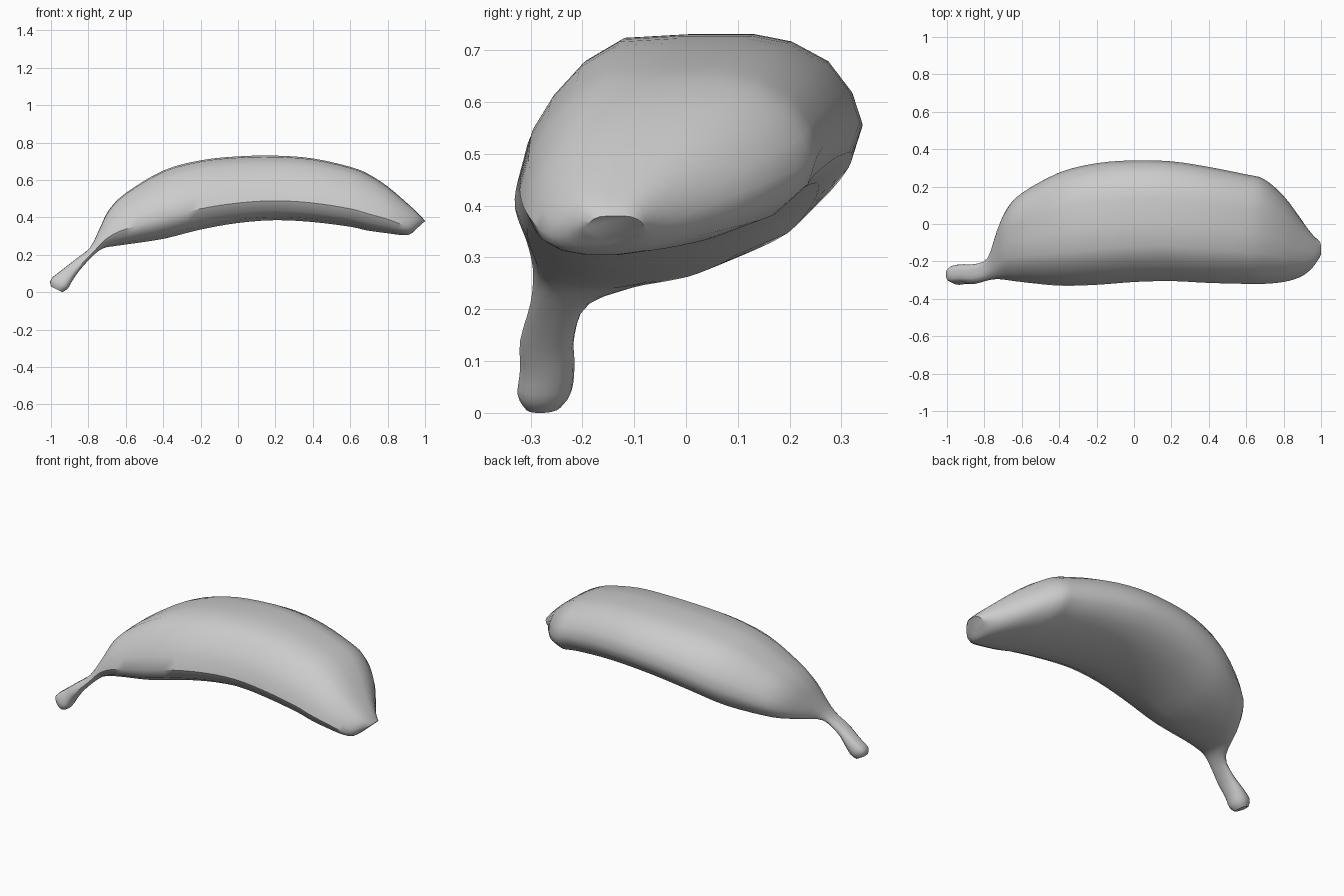
import bpy
import bmesh
import math
from mathutils import Vector

default_cube = bpy.data.objects.get("Cube")
if default_cube:
    bpy.data.objects.remove(default_cube, do_unlink=True)


def flat_material(name, value):
    material = bpy.data.materials.new(name)
    material.use_nodes = True
    colour = (value, value, value, 1)
    material.diffuse_color = colour
    material.node_tree.nodes["Principled BSDF"].inputs["Base Color"].default_value = colour
    return material


# Rounded cross-section with a sloping front and a flat top: (across, up) in 0..1
section = [
    (.29, .98), (.48, 1), (.68, 1), (.79, .96), (.9, .85), (.97, .68),
    (1, .51), (.97, .34), (.87, .17), (.7, .05), (.5, 0), (.3, 0),
    (.14, .05), (.04, .15), (0, .3), (.03, .5), (.09, .68), (.18, .86),
]

# Ring stations: top x, top z, bottom x, bottom z, front y, back y
stem_rings = [
    (-1, .03, -.94, 0, -.31, -.24),
    (-1, .07, -.91, .02, -.325, -.22),
    (-.94, .12, -.88, .07, -.32, -.215),
    (-.87, .175, -.84, .125, -.32, -.215),
    (-.79, .24, -.77, .2, -.3, -.18),
]
body_rings = [
    (-.74, .34, -.72, .235, -.295, -.03),
    (-.69, .44, -.67, .245, -.3, .08),
    (-.6, .53, -.6, .255, -.31, .165),
    (-.4, .65, -.4, .285, -.33, .275),
    (-.2, .705, -.2, .335, -.325, .325),
    (0, .726, 0, .37, -.31, .34),
    (.2, .73, .2, .385, -.305, .335),
    (.4, .715, .4, .375, -.315, .305),
    (.6, .67, .6, .35, -.32, .265),
]
tip_rings = [
    (.7, .63, .69, .33, -.32, .24),
    (.8, .565, .8, .315, -.31, .15),
    (.9, .48, .88, .305, -.285, .03),
    (.97, .415, .92, .31, -.25, -.05),
    (1, .38, .95, .335, -.2, -.08),
]


def spline(points, index, t):
    """Smooth curve through the points, evaluated after the given index."""
    last = len(points) - 1
    p, q, r, s = [Vector(points[min(max(index + k, 0), last)]) for k in range(-1, 3)]
    start, end = (r - p) / 2, (s - q) / 2
    return (q + start * t + (3 * (r - q) - 2 * start - end) * t ** 2
            + (2 * (q - r) + start + end) * t ** 3)


def smooth_stations(stations, steps):
    """Insert interpolated rings between the main stations."""
    rings = []
    for index in range(len(stations) - 1):
        for step in range(steps):
            rings.append(spline(stations, index, step / steps))
    rings.append(Vector(stations[-1]))
    return rings


def ring_points(ring):
    """Place the cross-section between the ring's top and bottom edges."""
    top_x, top_z, bottom_x, bottom_z, front, back = ring
    return [(bottom_x + (top_x - bottom_x) * up,
             front + (back - front) * across,
             bottom_z + (top_z - bottom_z) * up) for across, up in section]


def loft(name, rings, material):
    """Skin the rings into one closed solid."""
    bm = bmesh.new()
    loops = [[bm.verts.new(point) for point in ring_points(ring)] for ring in rings]
    count = len(section)
    for near, far in zip(loops, loops[1:]):
        for i in range(count):
            j = (i + 1) % count
            bm.faces.new((near[i], near[j], far[j], far[i]))
    bm.faces.new(loops[0])
    bm.faces.new(loops[-1])
    bmesh.ops.recalc_face_normals(bm, faces=bm.faces)
    mesh = bpy.data.meshes.new(name)
    bm.to_mesh(mesh)
    bm.free()
    mesh.materials.append(material)
    obj = bpy.data.objects.new(name, mesh)
    bpy.context.collection.objects.link(obj)
    bpy.ops.object.select_all(action="DESELECT")
    obj.select_set(True)
    bpy.context.view_layer.objects.active = obj
    bpy.ops.object.shade_smooth_by_angle(angle=math.radians(40))
    return obj


# Fruit: thin stem, plump curved body and blunt slanted tip in one skin
grey = flat_material("plain grey", .6)
loft("banana", smooth_stations(stem_rings + body_rings + tip_rings, 3), grey)
